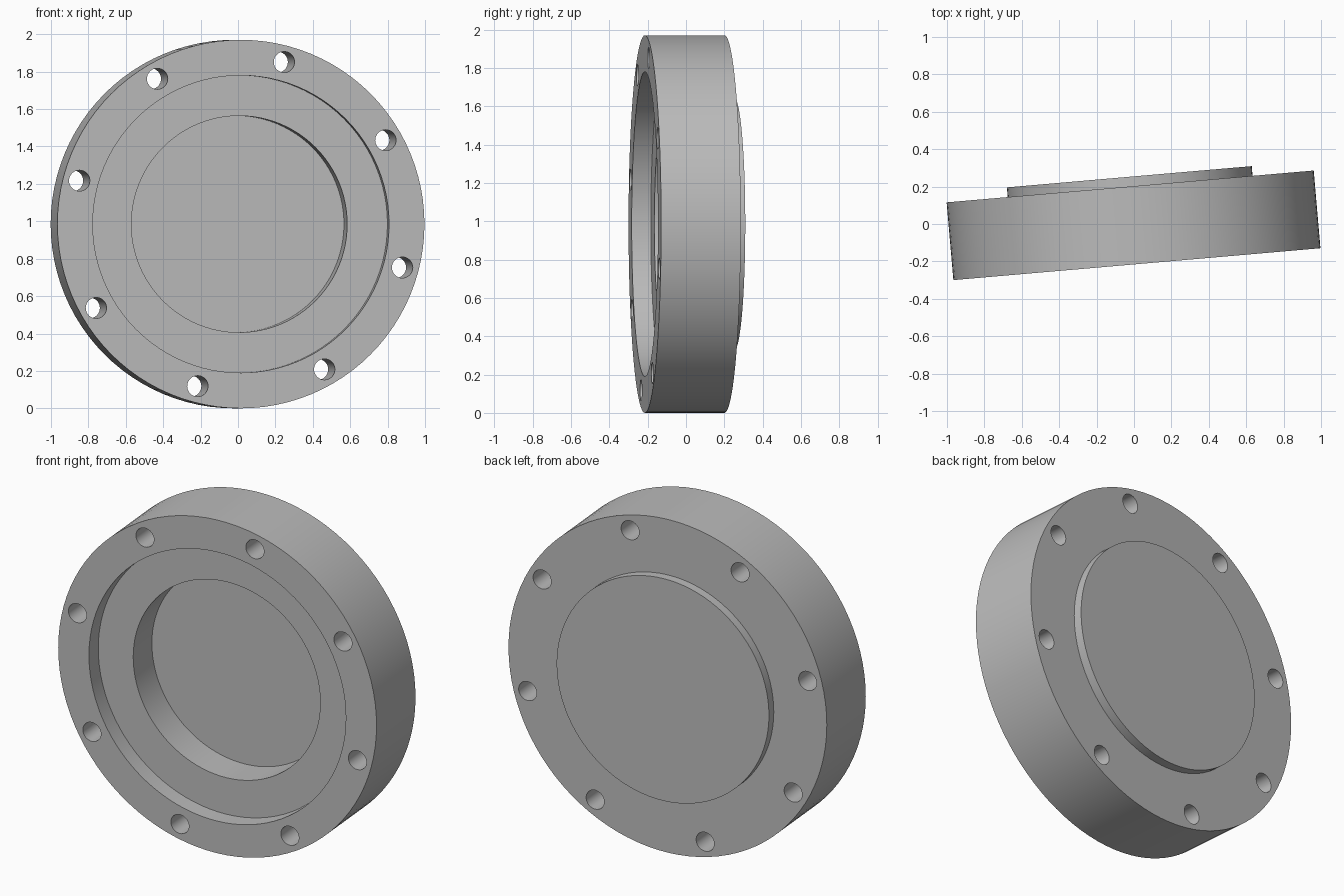
import bpy, bmesh
from math import cos, sin, tau, radians
from mathutils import Matrix

cube = bpy.data.objects.get("Cube")
if cube:
    bpy.data.objects.remove(cube, do_unlink=True)

SIDES = 96
TILT = Matrix.Translation((-0.0025, -0.0065, 0.985)) @ Matrix.Rotation(radians(4.96), 4, 'Z')

grey = bpy.data.materials.new("plain grey")
grey.use_nodes = True
colour = (0.5, 0.5, 0.5, 1)
grey.diffuse_color = colour
grey.node_tree.nodes["Principled BSDF"].inputs["Base Color"].default_value = colour


def lathe(name, profile, sides, centre=(0, 0)):
    """Turn (radius, y) points around the y axis and cap both ends."""
    bm = bmesh.new()
    rings = [[bm.verts.new((centre[0] + r * cos(tau * i / sides), y,
                            centre[1] + r * sin(tau * i / sides)))
              for i in range(sides)] for r, y in profile]
    for a, b in zip(rings, rings[1:]):
        for i in range(sides):
            j = (i + 1) % sides
            bm.faces.new((a[i], a[j], b[j], b[i]))
    bm.faces.new(rings[0])
    bm.faces.new(rings[-1])
    bmesh.ops.recalc_face_normals(bm, faces=bm.faces)
    mesh = bpy.data.meshes.new(name)
    bm.to_mesh(mesh)
    bm.free()
    mesh.materials.append(grey)
    obj = bpy.data.objects.new(name, mesh)
    bpy.context.collection.objects.link(obj)
    obj.matrix_world = TILT
    return obj


# Flanged cover: stepped pocket in front, rim, shallow boss behind
FRONT, BACK = -0.209, 0.208
cover = lathe("flange_cover", [
    (0.579, FRONT + 0.30), (0.579, FRONT + 0.10),
    (0.795, FRONT + 0.10), (0.795, FRONT),
    (0.985, FRONT), (0.985, BACK),
    (0.657, BACK), (0.657, BACK + 0.052)], SIDES)

# Eight bolt holes through the rim
for k in range(8):
    a = radians(30 + 45 * k)
    drill = lathe(f"bolt_hole_cutter_{k + 1}", [(0.056, -0.5), (0.056, 0.5)], 32,
                  (0.897 * cos(a), 0.897 * sin(a)))
    drill.hide_render = True
    drill.hide_viewport = True
    cut = cover.modifiers.new(f"bolt_hole_{k + 1}", 'BOOLEAN')
    cut.operation = 'DIFFERENCE'
    cut.solver = 'EXACT'
    cut.object = drill

# Apply the cuts, then drop the cutters
bpy.context.view_layer.update()
cut_mesh = bpy.data.meshes.new_from_object(
    cover.evaluated_get(bpy.context.evaluated_depsgraph_get()))
cover.modifiers.clear()
cover.data = cut_mesh
for obj in [o for o in bpy.data.objects if o.name.startswith("bolt_hole_cutter")]:
    bpy.data.objects.remove(obj, do_unlink=True)

bpy.ops.object.select_all(action='DESELECT')
cover.select_set(True)
bpy.context.view_layer.objects.active = cover
bpy.ops.object.shade_smooth_by_angle(angle=radians(30))
